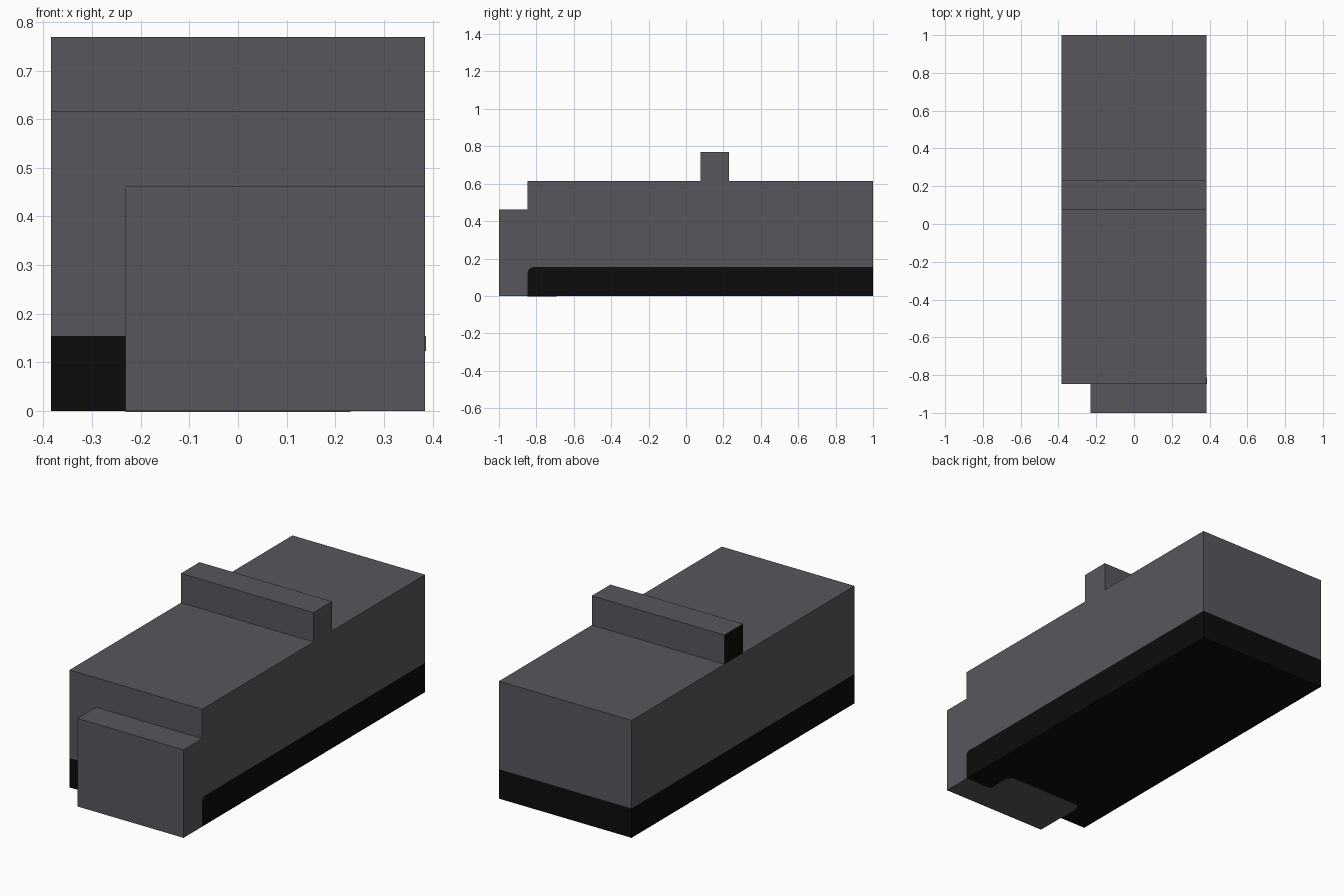
import bpy, bmesh, math

if "Cube" in bpy.data.objects:
    bpy.data.objects.remove(bpy.data.objects["Cube"])

U = 2 / 13            # grid unit of the blocky design
W = 2.5 * U           # half width
FY = -1 + U           # front face of the main body
T = 0.002             # thickness of painted plates


def material(name, rgb):
    m = bpy.data.materials.new(name)
    m.diffuse_color = (*rgb, 1)
    m.use_nodes = True
    m.node_tree.nodes["Principled BSDF"].inputs["Base Color"].default_value = m.diffuse_color
    return m


GREY = material("dark grey", (0.097, 0.094, 0.108))
BLACK = material("black", (0.0037, 0.0037, 0.0037))


def finish(name, bm, mats):
    me = bpy.data.meshes.new(name)
    bm.to_mesh(me)
    bm.free()
    for m in mats:
        me.materials.append(m)
    ob = bpy.data.objects.new(name, me)
    bpy.context.collection.objects.link(ob)
    return ob


def box(name, lo, hi, mats, skip=(), second=None):
    """Box without the hidden sides in skip; side 'second' gets the second material."""
    bm = bmesh.new()
    bmesh.ops.create_cube(bm, size=1)
    for v in bm.verts:
        v.co = [lo[i] if v.co[i] < 0 else hi[i] for i in range(3)]
    bm.normal_update()
    drop = []
    for f in bm.faces:
        axis = max(range(3), key=lambda i: abs(f.normal[i]))
        side = ("+" if f.normal[axis] > 0 else "-") + "xyz"[axis]
        if side in skip:
            drop.append(f)
        if side == second:
            f.material_index = 1
    bmesh.ops.delete(bm, geom=drop, context='FACES')
    return finish(name, bm, mats)


def plate(name, points, depth, mat):
    """Thin painted plate: flat outline extruded along the depth vector."""
    bm = bmesh.new()
    face = bm.faces.new([bm.verts.new(p) for p in points])
    ext = bmesh.ops.extrude_face_region(bm, geom=[face], use_keep_orig=True)
    verts = [g for g in ext["geom"] if isinstance(g, bmesh.types.BMVert)]
    bmesh.ops.translate(bm, verts=verts, vec=depth)
    bmesh.ops.recalc_face_normals(bm, faces=bm.faces)
    return finish(name, bm, [mat])


def arc(cx, cy, r, start):
    return [(cx + r * math.cos(math.radians(start + a)),
             cy + r * math.sin(math.radians(start + a))) for a in range(0, 91, 15)]


# main body, sitting on the black base
box("body", (-W, FY, U), (W, 1, 4 * U), [GREY], skip=("-z",))
box("base", (-W, FY, 0), (W, 1, U), [BLACK], skip=("+z",))

# front block, narrower on the left
box("front_block", (-1.5 * U, -1, 0), (W, FY, 3 * U), [GREY], skip=("+y",))

# ridge across the top, black on its left end
box("ridge", (-W, 0.5 * U, 4 * U), (W, 1.5 * U, 5 * U), [GREY, BLACK],
    skip=("-z",), second="-x")

# grey patch under the base, with rounded rear corners
r, px, py = 0.04, 1.5 * U, FY + U
outline = [(-px, FY), (px, FY)] + arc(px - r, py - r, r, 0) + arc(r - px, py - r, r, 90)
plate("underside_patch", [(x, y, 0) for x, y in outline], (0, 0, -T), GREY)

# small grey fillet rounding the front top corner of the black band
c = 0.03
fillet = [(FY, U)] + arc(FY + c, U - c, c, 90)
plate("band_corner", [(W, y, z) for y, z in fillet], (T, 0, 0), GREY)
